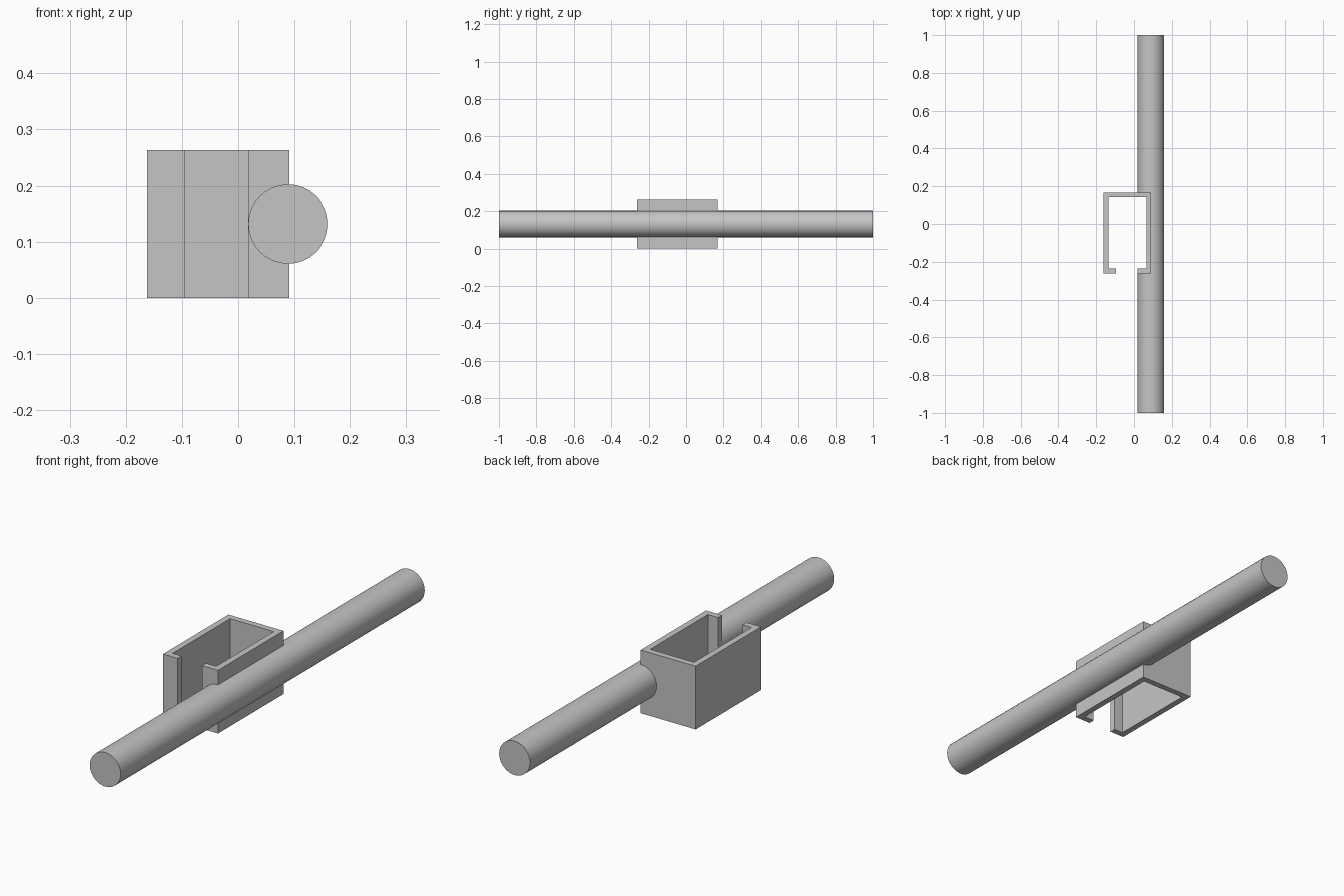
import bpy
import bmesh
from math import pi, radians

cube = bpy.data.objects.get("Cube")
if cube:
    bpy.data.objects.remove(cube, do_unlink=True)

GREY = (0.56, 0.56, 0.56, 1.0)
metal = bpy.data.materials.new("plain_grey")
metal.use_nodes = True
metal.diffuse_color = GREY
metal.node_tree.nodes["Principled BSDF"].inputs["Base Color"].default_value = GREY

# Channel dimensions
LEFT, RIGHT, FRONT, BACK = -0.162, 0.091, -0.262, 0.168
HEIGHT, WALL = 0.263, 0.026
LIP_LEFT, LIP_RIGHT = -0.095, 0.018


def extrude_outline(name, points, z0, z1):
    """Upright prism from a closed outline."""
    bm = bmesh.new()
    face = bm.faces.new([bm.verts.new((x, y, z0)) for x, y in points])
    grown = bmesh.ops.extrude_face_region(bm, geom=[face])["geom"]
    bmesh.ops.translate(bm, vec=(0, 0, z1 - z0),
                        verts=[g for g in grown if isinstance(g, bmesh.types.BMVert)])
    bmesh.ops.recalc_face_normals(bm, faces=bm.faces)
    mesh = bpy.data.meshes.new(name)
    bm.to_mesh(mesh)
    bm.free()
    obj = bpy.data.objects.new(name, mesh)
    bpy.context.collection.objects.link(obj)
    mesh.materials.append(metal)
    return obj


# Lipped channel, open at the front, top and bottom
extrude_outline("lipped_channel", [
    (LIP_LEFT, FRONT), (LEFT, FRONT), (LEFT, BACK), (RIGHT, BACK),
    (RIGHT, FRONT), (LIP_RIGHT, FRONT), (LIP_RIGHT, FRONT + WALL),
    (RIGHT - WALL, FRONT + WALL), (RIGHT - WALL, BACK - WALL),
    (LEFT + WALL, BACK - WALL), (LEFT + WALL, FRONT + WALL),
    (LIP_LEFT, FRONT + WALL)], 0, HEIGHT)

# Long round rod
bpy.ops.mesh.primitive_cylinder_add(vertices=32, radius=0.071, depth=2,
                                    location=(0.089, 0, HEIGHT / 2),
                                    rotation=(pi / 2, 0, pi / 2 - pi / 2))
rod = bpy.context.object
rod.name = "rod"
rod.data.materials.append(metal)

# Hollow that keeps the rod out of the channel; its edges hide in the walls
half = WALL / 2
hollow = extrude_outline("hollow_cutter", [
    (LEFT + half, FRONT + half), (RIGHT - half, FRONT + half),
    (RIGHT - half, BACK - half), (LEFT + half, BACK - half)], -0.1, HEIGHT + 0.1)
hollow.hide_render = True
hollow.hide_set(True)

cut = rod.modifiers.new("hollow", "BOOLEAN")
cut.operation = "DIFFERENCE"
cut.solver = "EXACT"
cut.object = hollow
bpy.context.view_layer.objects.active = rod
rod.select_set(True)
bpy.ops.object.modifier_apply(modifier=cut.name)
bpy.data.objects.remove(hollow, do_unlink=True)
bpy.ops.object.shade_smooth_by_angle(angle=radians(30))
